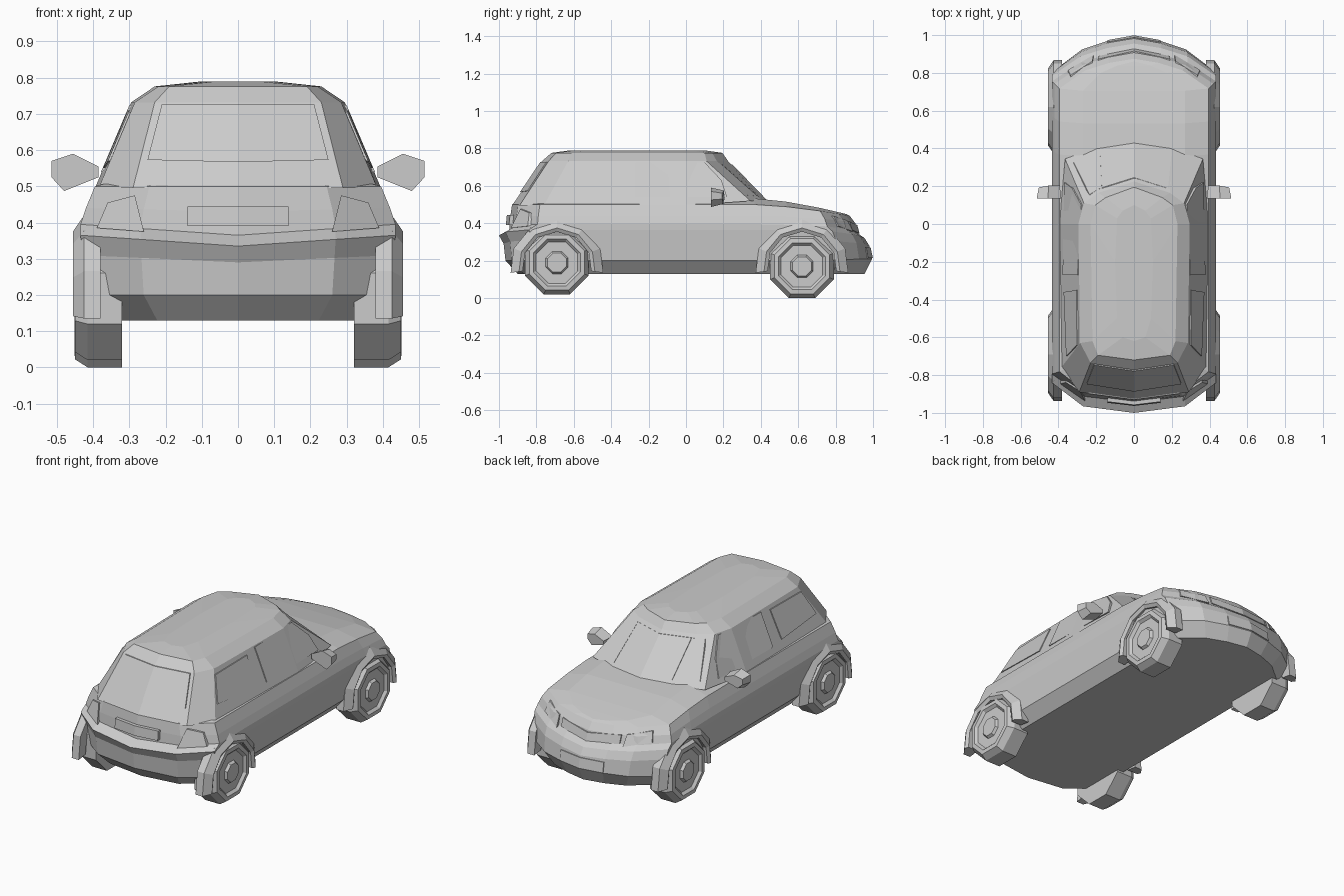
import bpy, bmesh, math
from mathutils import Vector
from mathutils.bvhtree import BVHTree

if "Cube" in bpy.data.objects:
    bpy.data.objects.remove(bpy.data.objects["Cube"])


def make(name, bm):
    bmesh.ops.recalc_face_normals(bm, faces=bm.faces)
    me = bpy.data.meshes.new(name)
    bm.to_mesh(me)
    bm.free()
    ob = bpy.data.objects.new(name, me)
    bpy.context.collection.objects.link(ob)
    return ob


def loft(name, rows):
    """Stack of half outlines (rear centre -> front centre), mirrored to rings."""
    bm = bmesh.new()
    rings = []
    for half in rows:
        ring = half + [(-x, y, z) for x, y, z in reversed(half[1:-1])]
        rings.append([bm.verts.new(p) for p in ring])
    n = len(rings[0])
    for a, b in zip(rings, rings[1:]):
        for i in range(n):
            j = (i + 1) % n
            bm.faces.new((a[i], a[j], b[j], b[i]))
    bm.faces.new(rings[0])
    top, k = rings[-1], len(rows[0])
    for i in range(k - 1):  # strips from right edge to left edge
        f = [top[i], top[i + 1], top[(n - i - 1) % n], top[(n - i) % n]]
        bm.faces.new(list(dict.fromkeys(f)))
    return make(name, bm)


# Lower body: one plan outline reshaped at each height
outline = [(0, -1), (.62, -.965), (1, -.84), (1, -.5), (1, 0), (1, .42),
           (1, .62), (1, .82), (.65, .93), (.33, .975), (0, 1)]
# z rear, z front, half width, rear reach, front reach, corner lift
levels = [(.13, .13, .36, .90, .955, 0), (.20, .21, .42, .965, .995, 0),
          (.29, .28, .43, .975, .98, .02), (.335, .32, .435, 1.0, .955, .03),
          (.365, .345, .435, .945, .92, .03), (.43, .40, .42, .94, .905, .01),
          (.50, .44, .395, .93, .875, 0), (.533, .448, .27, .86, .86, 0)]
rows = []
for zr, zf, w, yr, yf, lift in levels:
    row = []
    for fx, fy in outline:
        t = max(0, (fy - .42) / .58) ** 1.5
        row.append((w * fx, fy * (yf if fy > 0 else yr), zr + (zf - zr) * t + lift * fx))
    rows.append(row)
body = loft("lower_body", rows)

# Cabin with crowned roof
base = [(0, -.93), (.29, -.89), (.385, -.76), (.395, 0), (.365, .345), (.2, .405), (0, .43)]
rim = [(0, -.77), (.23, -.735), (.285, -.63), (.295, 0), (.265, .11), (.19, .165), (0, .225)]
roof = [(0, -.72), (.19, -.695), (.22, -.62), (.23, 0), (.205, .10), (.15, .14), (0, .195)]
crown = [(0, -.62), (.06, -.60), (.09, -.5), (.1, -.2), (.09, .03), (.06, .07), (0, .1)]
cabin = loft("cabin", [
    [(x, y, .495 + .03 * max(0, y) / .43) for x, y in base],
    [(x, y, .732) for x, y in rim],
    [(x, y, .776) for x, y in roof],
    [(x, y, .79) for x, y in crown]])


# Skin used to lay panels onto the bodywork
verts, polys = [], []
for ob in (body, cabin):
    o = len(verts)
    verts += [v.co.copy() for v in ob.data.vertices]
    polys += [[i + o for i in p.vertices] for p in ob.data.polygons]
skin = BVHTree.FromPolygons(verts, polys)


def panel(name, side, pts, out=.006):
    """Mirrored thin slab laid on the skin; pts are (x, z), or (y, z) for sides."""
    start, d = {"rear": ((0, -3), (0, 1, 0)), "front": ((0, 3), (0, -1, 0)),
                "side": ((3, 0), (-1, 0, 0))}[side]
    d = Vector(d)
    bm = bmesh.new()
    for m in (1, -1):
        outer, inner = [], []
        for u, z in pts:
            o = Vector((3, u, z)) if side == "side" else Vector((u, start[1], z))
            hit = skin.ray_cast(o, d)[0]
            if hit is None:
                continue
            for ring, off in ((outer, -out), (inner, .015)):
                p = hit + d * off
                ring.append(bm.verts.new((p.x * m, p.y, p.z)))
        n = len(outer)
        bm.faces.new(outer)
        bm.faces.new(inner)
        for i in range(n):
            j = (i + 1) % n
            bm.faces.new((outer[i], outer[j], inner[j], inner[i]))
    return make(name, bm)


# Glass
panel("rear_window", "rear", [(0, .567), (.25, .573), (.21, .728), (0, .728)])
panel("front_side_window", "side", [(-.27, .54), (.22, .54), (.19, .63), (.10, .725), (-.27, .725)])
panel("rear_side_window", "side", [(-.70, .57), (-.36, .55), (-.35, .71), (-.64, .705)])
panel("windshield_centre", "front", [(0, .545), (.18, .545), (.17, .715), (0, .715)], .004)
panel("windshield_edge", "front", [(.20, .545), (.32, .55), (.235, .715), (.18, .715)], .004)
# Lights, plates and grille
panel("tail_light", "rear", [(.26, .375), (.39, .385), (.36, .455), (.285, .475)], .01)
panel("rear_plate", "rear", [(0, .39), (.14, .39), (.14, .445), (0, .445)], .02)
panel("headlight", "front", [(.215, .355), (.35, .385), (.335, .44), (.22, .415)], .01)
panel("grille", "front", [(0, .345), (.19, .365), (.19, .41), (0, .39)], .008)
panel("front_plate", "front", [(0, .215), (.14, .215), (.14, .27), (0, .27)], .005)


def spin(name, profile, y, z, side, angles, closed):
    """Turn an (r, x) profile about the axle line."""
    bm = bmesh.new()
    rings = [[bm.verts.new((side * x, y + r * math.cos(a), z + r * math.sin(a)))
              for r, x in profile] for a in angles]
    n, k = len(rings), len(profile)
    for i in range(n if closed else n - 1):
        a, b = rings[i], rings[(i + 1) % n]
        for j in range(k - 1 if closed else k):
            j2 = (j + 1) % k
            bm.faces.new((a[j], a[j2], b[j2], b[j]))
    if closed:
        bm.faces.new([r[0] for r in rings])
        bm.faces.new([r[-1] for r in rings])
    else:
        bm.faces.new(rings[0])
        bm.faces.new(rings[-1])
    return make(name, bm)


# Wheels and flared arches
wheel_profile = [(.10, .32), (.184, .32), (.184, .415), (.16, .45), (.135, .452),
                 (.12, .437), (.065, .437), (.055, .452), (.04, .452)]
arch_profile = [(.185, .38), (.185, .445), (.205, .456), (.25, .425), (.25, .38)]
octagon = [math.radians(22.5 + 45 * i) for i in range(8)]
half_turn = [math.radians(a) for a in (-8, 22.5, 56, 90, 124, 157.5, 188)]
for end, y, z in (("front", .62, .17), ("rear", -.69, .19)):
    for label, s in (("right", 1), ("left", -1)):
        spin(f"{end}_{label}_wheel", wheel_profile, y, z, s, octagon, True)
        spin(f"{end}_{label}_arch", arch_profile, y, z - (.02 if end == "rear" else 0),
             s, half_turn, False)

# Door mirrors: tapered wedges
shape = [(.385, .555), (.455, .59), (.515, .57), (.515, .525), (.48, .487), (.385, .525)]
for label, s in (("right", 1), ("left", -1)):
    bm = bmesh.new()
    back = [bm.verts.new((s * x, .135, z)) for x, z in shape]
    front = [bm.verts.new((s * (.44 + (x - .44) * .85), .205 - .15 * max(0, x - .44),
                           .54 + (z - .54) * .7)) for x, z in shape]
    bm.faces.new(back)
    bm.faces.new(front)
    for i in range(6):
        j = (i + 1) % 6
        bm.faces.new((back[i], back[j], front[j], front[i]))
    make(f"{label}_mirror", bm)
